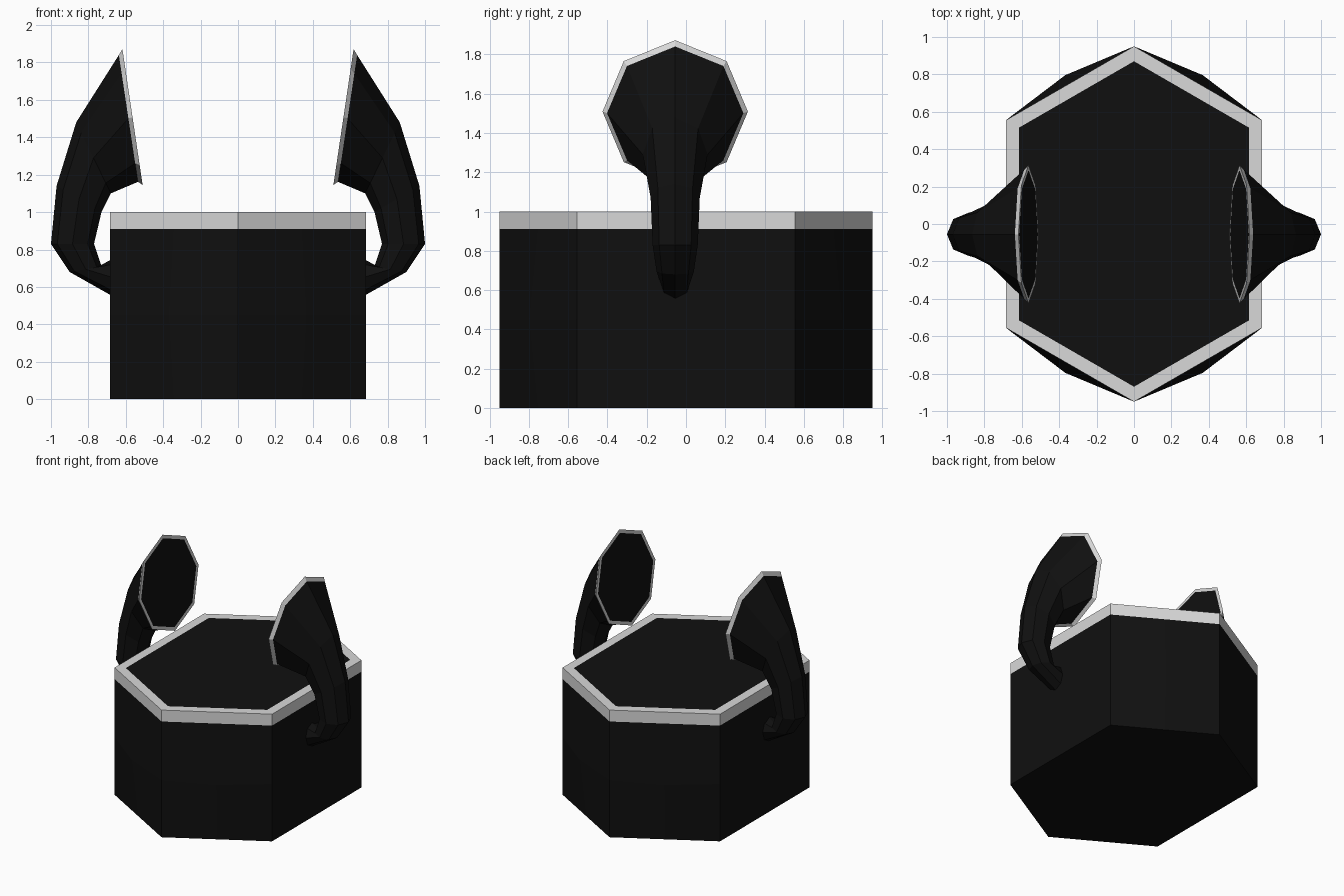
import bpy, bmesh, math

if "Cube" in bpy.data.objects:
    bpy.data.objects.remove(bpy.data.objects["Cube"])


def material(name, v):
    m = bpy.data.materials.new(name)
    m.diffuse_color = (v, v, v, 1)
    m.use_nodes = True
    m.node_tree.nodes["Principled BSDF"].inputs["Base Color"].default_value = m.diffuse_color
    return m


MATS = [material("black", 0.005), material("light grey", 0.69)]


def loft(name, rings, colours, loc=(0, 0, 0)):
    """Skin closed rings; colours lists the material per band, then the end cap."""
    bm = bmesh.new()
    vs = [[bm.verts.new(p) for p in r] for r in rings]
    n = len(vs[0])
    for a, b, c in zip(vs, vs[1:], colours):
        for i in range(n):
            j = (i + 1) % n
            bm.faces.new((a[i], a[j], b[j], b[i])).material_index = c
    bm.faces.new(vs[0][::-1]).material_index = 0
    bm.faces.new(vs[-1]).material_index = colours[-1]
    bmesh.ops.recalc_face_normals(bm, faces=bm.faces)
    me = bpy.data.meshes.new(name)
    bm.to_mesh(me)
    bm.free()
    for m in MATS:
        me.materials.append(m)
    ob = bpy.data.objects.new(name, me)
    ob.location = loc
    bpy.context.collection.objects.link(ob)
    return ob


# Hexagonal body: slanted sides bulge slightly at mid height
def body_ring(z, bulge=0.0, wx=0.685, yc=0.555, yt=0.95):
    mx, my = wx / 2 + bulge * 0.5, (yc + yt) / 2 + bulge * 0.866
    pts = [(wx, -yc), (wx, yc), (mx, my), (0, yt), (-mx, my),
           (-wx, yc), (-wx, -yc), (-mx, -my), (0, -yt), (mx, -my)]
    return [(x, y, z) for x, y in pts]


loft("body",
     [body_ring(0), body_ring(0.45, 0.05), body_ring(0.91), body_ring(1.0),
      body_ring(1.0, 0, 0.615, 0.515, 0.87)],
     [0, 0, 1, 1, 0])


# Curved side arms flaring into tilted octagonal discs
def arm_ring(xo, zo, xi, zi, hw):
    cx, cz, dx, dz = (xo + xi) / 2, (zo + zi) / 2, (xo - xi) / 2, (zo - zi) / 2
    return [(cx + dx * math.cos(a), hw * math.sin(a), cz + dz * math.cos(a))
            for a in (i * math.pi / 4 for i in range(8))]


# outer x, z, inner x, z, half width
SECTIONS = [(0.67, 0.55, 0.67, 0.75, 0.08),
            (0.90, 0.68, 0.73, 0.71, 0.095),
            (1.00, 0.83, 0.77, 0.83, 0.115),
            (0.97, 1.14, 0.73, 1.00, 0.125),
            (0.865, 1.48, 0.68, 1.10, 0.165),
            (0.637, 1.84, 0.535, 1.162, 0.347),
            (0.618, 1.872, 0.51, 1.145, 0.37),
            (0.614, 1.845, 0.514, 1.172, 0.343)]
arms = loft("side_arms", [arm_ring(*s) for s in SECTIONS],
            [0, 0, 0, 0, 0, 1, 1, 0], (0, -0.055, 0))
arms.modifiers.new("mirror", 'MIRROR').use_axis[0] = True
